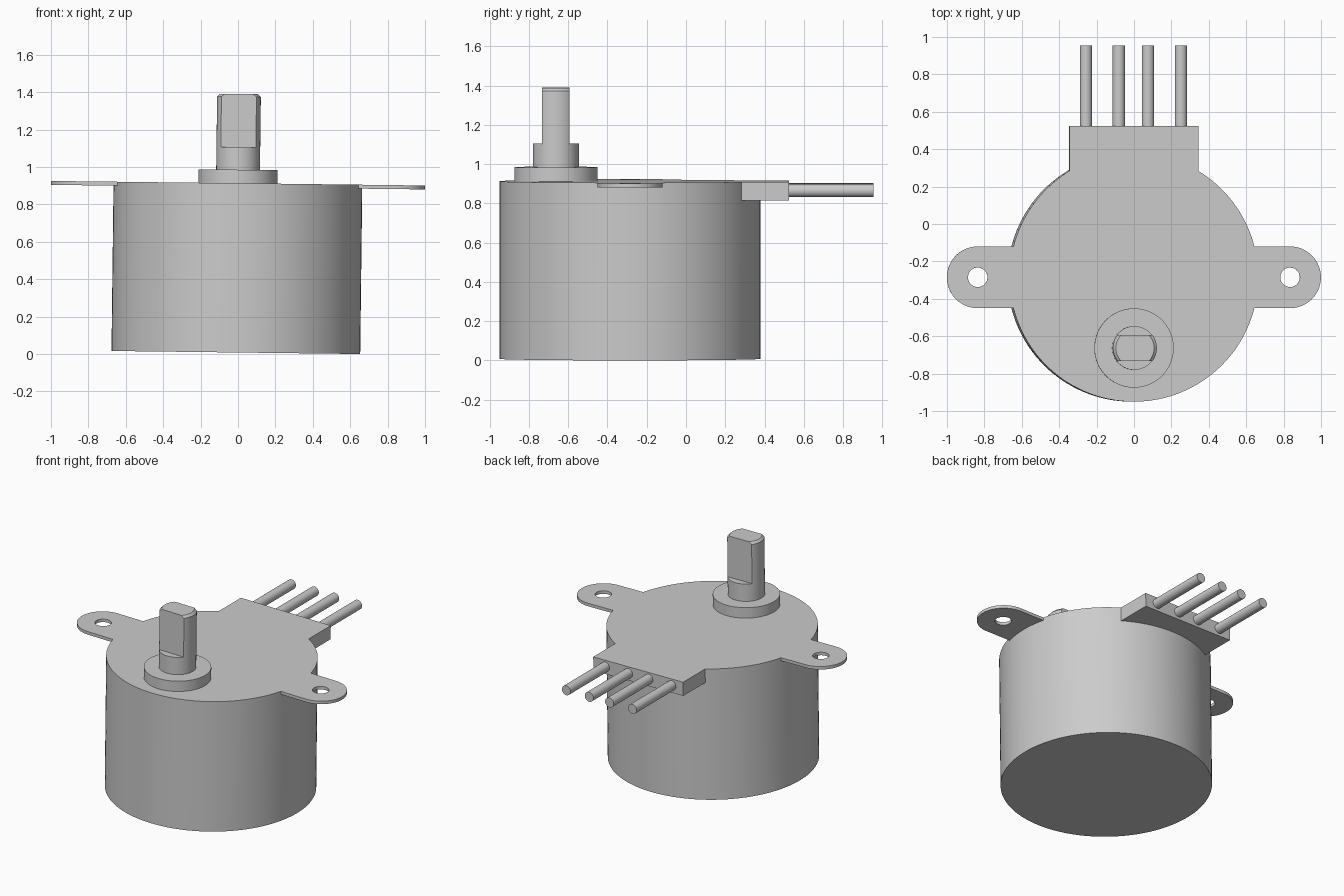
import bpy
import bmesh
from math import radians
from mathutils import Matrix, Vector

cube = bpy.data.objects.get("Cube")
if cube:
    bpy.data.objects.remove(cube, do_unlink=True)

# One plain grey metal for the whole motor
metal = bpy.data.materials.new("grey_metal")
metal.use_nodes = True
GREY = (0.6, 0.6, 0.6, 1)
metal.diffuse_color = GREY
metal.node_tree.nodes["Principled BSDF"].inputs["Base Color"].default_value = GREY

AXIS_Y = -0.285     # centre line of the can and the ears
SHAFT_Y = -0.663    # offset output shaft
BASE, TOP = 0.008, 0.913
EAR_X = 0.835


def add_object(name, bm):
    mesh = bpy.data.meshes.new(name)
    bm.to_mesh(mesh)
    bm.free()
    obj = bpy.data.objects.new(name, mesh)
    bpy.context.collection.objects.link(obj)
    mesh.materials.append(metal)
    return obj


def cylinder(name, x, y, z0, z1, radius, segments=64):
    bm = bmesh.new()
    bmesh.ops.create_cone(bm, cap_ends=True, segments=segments,
                          radius1=radius, radius2=radius, depth=z1 - z0,
                          matrix=Matrix.Translation((x, y, (z0 + z1) / 2)))
    return add_object(name, bm)


def box(name, low, high):
    low, high = Vector(low), Vector(high)
    bm = bmesh.new()
    bmesh.ops.create_cube(bm, size=1, matrix=Matrix.Translation((low + high) / 2)
                          @ Matrix.Diagonal((*(high - low), 1)))
    return add_object(name, bm)


def combine(target, tool, operation):
    """Apply a boolean to the target and discard the tool."""
    mod = target.modifiers.new("boolean", "BOOLEAN")
    mod.operation, mod.solver, mod.object = operation, "EXACT", tool
    bpy.context.view_layer.objects.active = target
    bpy.ops.object.modifier_apply(modifier=mod.name)
    bpy.data.objects.remove(tool, do_unlink=True)


# Round can with the connector block and both mounting ears fused flush on top
housing = cylinder("motor_housing", 0, AXIS_Y, BASE, TOP, 0.665, 128)
combine(housing, box("connector_block", (-0.345, 0.1, 0.818), (0.345, 0.525, TOP)), "UNION")
ears = box("mounting_ears", (-EAR_X, AXIS_Y - 0.165, TOP - 0.021),
           (EAR_X, AXIS_Y + 0.165, TOP))
for side in (-1, 1):
    combine(ears, cylinder("ear_end", side * EAR_X, AXIS_Y, TOP - 0.021, TOP, 0.165), "UNION")
for side in (-1, 1):
    combine(ears, cylinder("screw_hole", side * EAR_X, AXIS_Y, 0.8, 1, 0.052, 48), "DIFFERENCE")
combine(housing, ears, "UNION")

# Raised boss around the shaft
boss = cylinder("shaft_boss", 0, SHAFT_Y, TOP - 0.01, 0.985, 0.212)

# Shaft with a chamfered tip and two flats
shaft = cylinder("output_shaft", 0, SHAFT_Y, 0.97, 1.39, 0.117)
bm = bmesh.new()
bm.from_mesh(shaft.data)
rim = [e for e in bm.edges if all(v.co.z > 1.3 for v in e.verts)]
bmesh.ops.bevel(bm, geom=rim, offset=0.015, segments=1, affect="EDGES")
bm.to_mesh(shaft.data)
bm.free()
for side in (-1, 1):
    ys = sorted((SHAFT_Y + side * 0.07, SHAFT_Y + side * 0.3))
    combine(shaft, box("flat_cutter", (-0.3, ys[0], 1.105), (0.3, ys[1], 1.6)), "DIFFERENCE")

# Four round terminals at the back
pins = []
for i, x in enumerate((-0.256, -0.08, 0.076, 0.252)):
    pin = cylinder(f"terminal_pin_{i + 1}", 0, 0, 0, 0.445, 0.033, 32)
    pin.data.transform(Matrix.Translation((x, 0.51, 0.868))
                       @ Matrix.Rotation(radians(-90), 4, "X"))
    pins.append(pin)

# The whole motor leans very slightly to its left
pivot = Matrix.Translation((0, 0, 0.95))
lean = pivot @ Matrix.Rotation(radians(0.7), 4, "Y") @ pivot.inverted()
for obj in (housing, boss, shaft, *pins):
    obj.data.transform(lean)
    bpy.ops.object.select_all(action="DESELECT")
    obj.select_set(True)
    bpy.context.view_layer.objects.active = obj
    bpy.ops.object.shade_smooth_by_angle(angle=radians(25))
